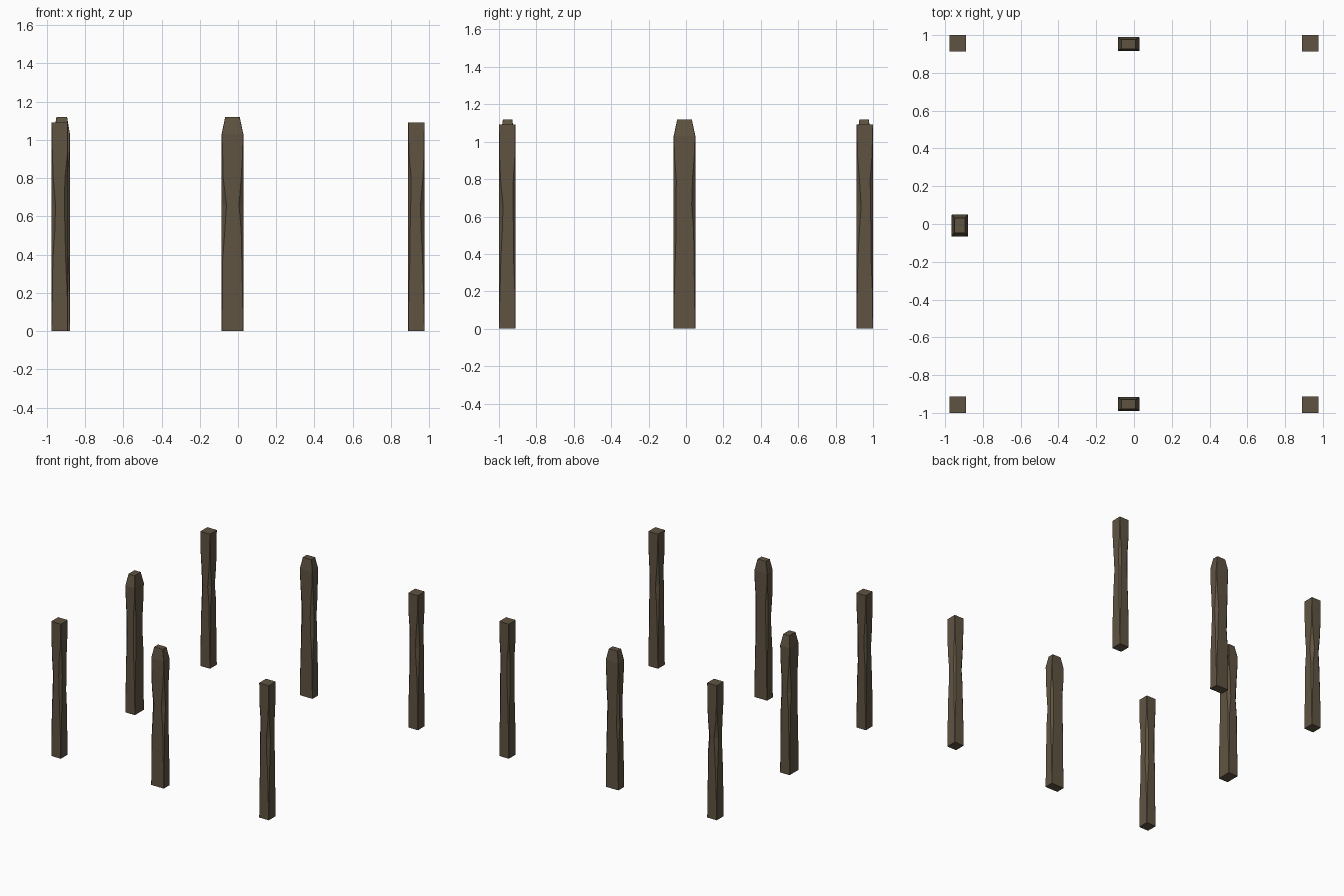
import bpy, bmesh, random

if "Cube" in bpy.data.objects:
    bpy.data.objects.remove(bpy.data.objects["Cube"])

wood = bpy.data.materials.new("weathered_brown_wood")
wood.diffuse_color = (0.115, 0.088, 0.053, 1)
wood.use_nodes = True
wood.node_tree.nodes["Principled BSDF"].inputs["Base Color"].default_value = wood.diffuse_color


def ring(bm, hx, hy, z, cuts):
    """Rectangle with an individually chipped (chamfered) corner at each quadrant."""
    a, b, c, d = cuts
    pts = [(hx, hy - a), (hx - a, hy), (-hx + b, hy), (-hx, hy - b),
           (-hx, -hy + c), (-hx + c, -hy), (hx - d, -hy), (hx, -hy + d)]
    return [bm.verts.new((x, y, z)) for x, y in pts]


def post(name, x, y, hx, hy, height, seed, tip=None):
    """Squared timber whose corners are worn mostly around mid height."""
    rng = random.Random(seed)
    bm = bmesh.new()
    wear = [(0, .001), (.2, .005), (.38, .010), (.52, .015), (.66, .021),
            (.80, .014), (.92, .005)]
    rings = [ring(bm, hx, hy, z, [w * rng.uniform(.6, 1.25) for _ in range(4)])
             for z, w in wear]
    if tip:  # tapered picket top above the shoulder
        rings.append(ring(bm, hx, hy, 1.03, [.002] * 4))
        rings.append(ring(bm, tip[0], tip[1], height, [.001] * 4))
    else:
        rings.append(ring(bm, hx, hy, height, [.001] * 4))
    for lo, hi in zip(rings, rings[1:]):
        for i in range(8):
            j = (i + 1) % 8
            bm.faces.new((lo[i], lo[j], hi[j], hi[i]))
    bm.faces.new(rings[0][::-1])
    bm.faces.new(rings[-1])
    bmesh.ops.recalc_face_normals(bm, faces=bm.faces)
    me = bpy.data.meshes.new(name)
    bm.to_mesh(me)
    bm.free()
    me.materials.append(wood)
    ob = bpy.data.objects.new(name, me)
    ob.location = (x, y, 0)
    bpy.context.collection.objects.link(ob)


# Four square corner posts
for i, (side, sx) in enumerate((("left", -1), ("right", 1))):
    for j, (end, sy) in enumerate((("front", -1), ("back", 1))):
        post(f"corner_post_{end}_{side}", sx * .933, sy * .956, .043, .044,
             1.092, 10 + i * 2 + j)

# Tapered middle posts on the front, back and left (right side stays open)
post("middle_post_front", -.029, -.954, .057, .037, 1.12, 21, (.038, .025))
post("middle_post_back", -.029, .952, .057, .037, 1.12, 22, (.038, .025))
post("middle_post_left", -.922, -.008, .043, .058, 1.12, 23, (.028, .039))
